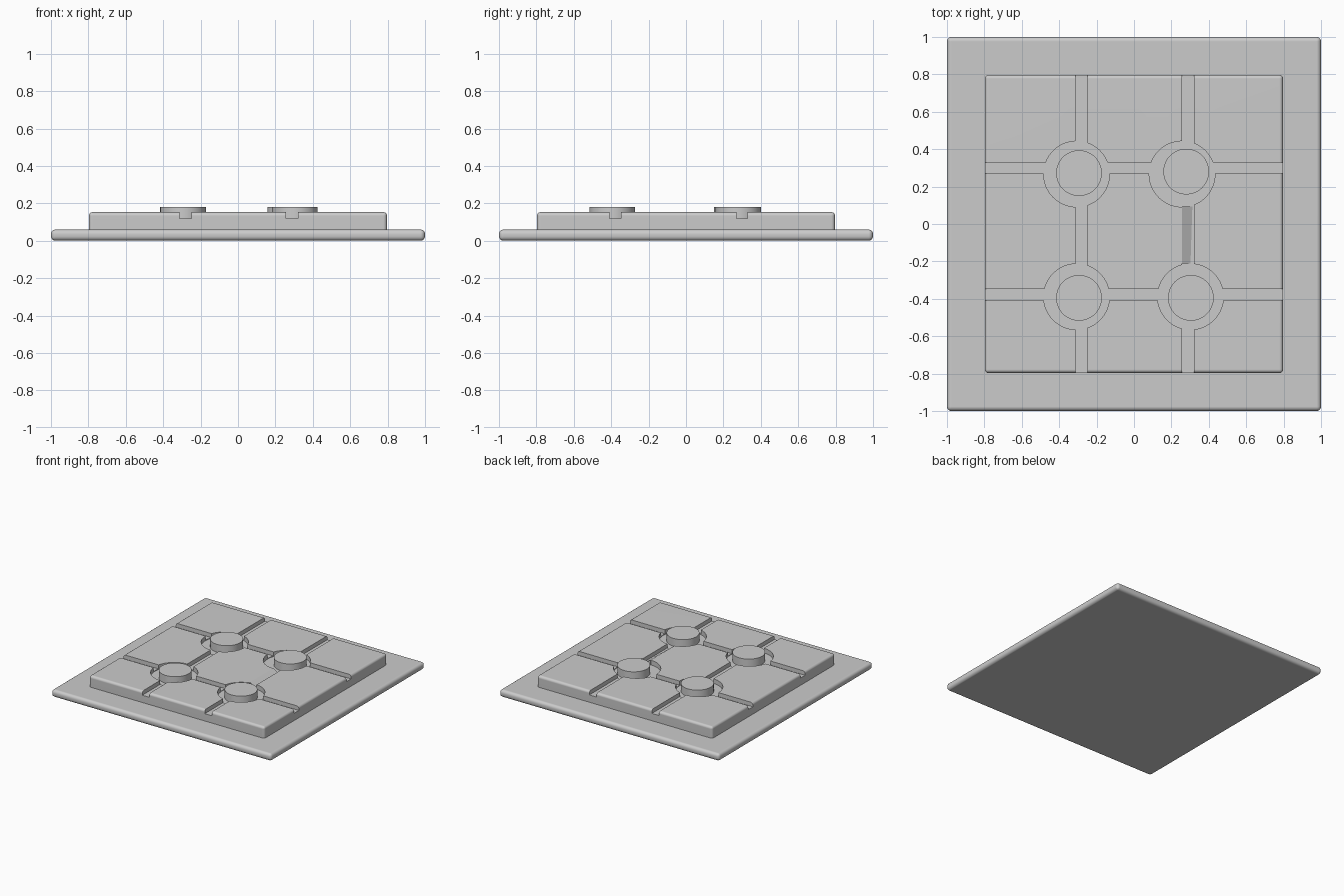
import bpy
import bmesh
from mathutils import Matrix, Vector

default = bpy.data.objects.get("Cube")
if default:
    bpy.data.objects.remove(default, do_unlink=True)

grey = bpy.data.materials.new("plain_grey")
grey.use_nodes = True
grey.diffuse_color = (0.6, 0.6, 0.6, 1)
shader = next(n for n in grey.node_tree.nodes if n.type == "BSDF_PRINCIPLED")
shader.inputs["Base Color"].default_value = grey.diffuse_color

# Heights
BASE_TOP, SLAB_TOP, KNOB_TOP = 0.06, 0.153, 0.18
CHANNEL_FLOOR, PIT_FLOOR = 0.12, 0.115


def finish(name, bm):
    mesh = bpy.data.meshes.new(name)
    bm.to_mesh(mesh)
    bm.free()
    mesh.materials.append(grey)
    obj = bpy.data.objects.new(name, mesh)
    bpy.context.collection.objects.link(obj)
    return obj


def box(name, x0, x1, y0, y1, z0, z1):
    bm = bmesh.new()
    size = Matrix.Diagonal((x1 - x0, y1 - y0, z1 - z0, 1))
    middle = Vector((x0 + x1, y0 + y1, z0 + z1)) / 2
    bmesh.ops.create_cube(bm, size=1, matrix=Matrix.Translation(middle) @ size)
    return finish(name, bm)


def disc(name, x, y, radius, z0, z1):
    bm = bmesh.new()
    bmesh.ops.create_cone(bm, cap_ends=True, segments=64, radius1=radius, radius2=radius,
                          depth=z1 - z0, matrix=Matrix.Translation((x, y, (z0 + z1) / 2)))
    return finish(name, bm)


def activate(obj):
    bpy.ops.object.select_all(action="DESELECT")
    obj.select_set(True)
    bpy.context.view_layer.objects.active = obj


def round_edges(obj, width):
    activate(obj)
    bevel = obj.modifiers.new("Rounding", "BEVEL")
    bevel.width, bevel.segments = width, 4
    bpy.ops.object.modifier_apply(modifier=bevel.name)


def carve(obj, cutter):
    activate(obj)
    cut = obj.modifiers.new("Cut", "BOOLEAN")
    cut.operation, cut.solver, cut.object = "DIFFERENCE", "EXACT", cutter
    bpy.ops.object.modifier_apply(modifier=cut.name)
    bpy.data.objects.remove(cutter, do_unlink=True)


def smooth(obj):
    activate(obj)
    bpy.ops.object.shade_smooth_by_angle(angle=0.55)
    normals = obj.modifiers.new("Flat faces", "WEIGHTED_NORMAL")
    normals.keep_sharp = True


# Base plate with rounded rim
base = box("base_plate", -1, 1, -1, 1, 0, BASE_TOP)
round_edges(base, 0.024)
smooth(base)

# Raised slab, its lower edge sunk into the base
slab = box("raised_slab", -0.797, 0.797, -0.797, 0.797, 0.03, SLAB_TOP)
round_edges(slab, 0.02)

# Crossing channels
for x in (-0.28, 0.288):
    carve(slab, box("cutter", x - 0.032, x + 0.032, -0.9, 0.9, CHANNEL_FLOOR, 0.3))
for y in (-0.378, 0.3):
    carve(slab, box("cutter", -0.9, 0.9, y - 0.03, y + 0.03, CHANNEL_FLOOR, 0.3))

# Round pits, each with a knob standing in it
places = {
    "back_right": ((-0.307, 0.267), (-0.294, 0.272)),
    "back_left": ((0.257, 0.267), (0.279, 0.28)),
    "front_right": ((-0.307, -0.389), (-0.294, -0.395)),
    "front_left": ((0.302, -0.389), (0.304, -0.395)),
}
for place, (pit, knob) in places.items():
    carve(slab, disc("cutter", *pit, 0.176, PIT_FLOOR, 0.3))
    smooth(disc(place + "_knob", *knob, 0.122, PIT_FLOOR - 0.02, KNOB_TOP))
smooth(slab)

# Sloping fill along the left channel, between its two pits
bm = bmesh.new()
ends = []
for y, right in ((-0.21, 0.302), (0.093, 0.312)):
    ends.append([bm.verts.new(p) for p in (
        (0.256, y, CHANNEL_FLOOR - 0.01), (right, y, CHANNEL_FLOOR - 0.01),
        (right, y, CHANNEL_FLOOR + 0.001), (0.256, y, SLAB_TOP))])
front, back = ends
bm.faces.new(front)
bm.faces.new(back[::-1])
for i in range(4):
    j = (i + 1) % 4
    bm.faces.new((front[j], front[i], back[i], back[j]))
bmesh.ops.recalc_face_normals(bm, faces=bm.faces)
finish("channel_slope", bm)
